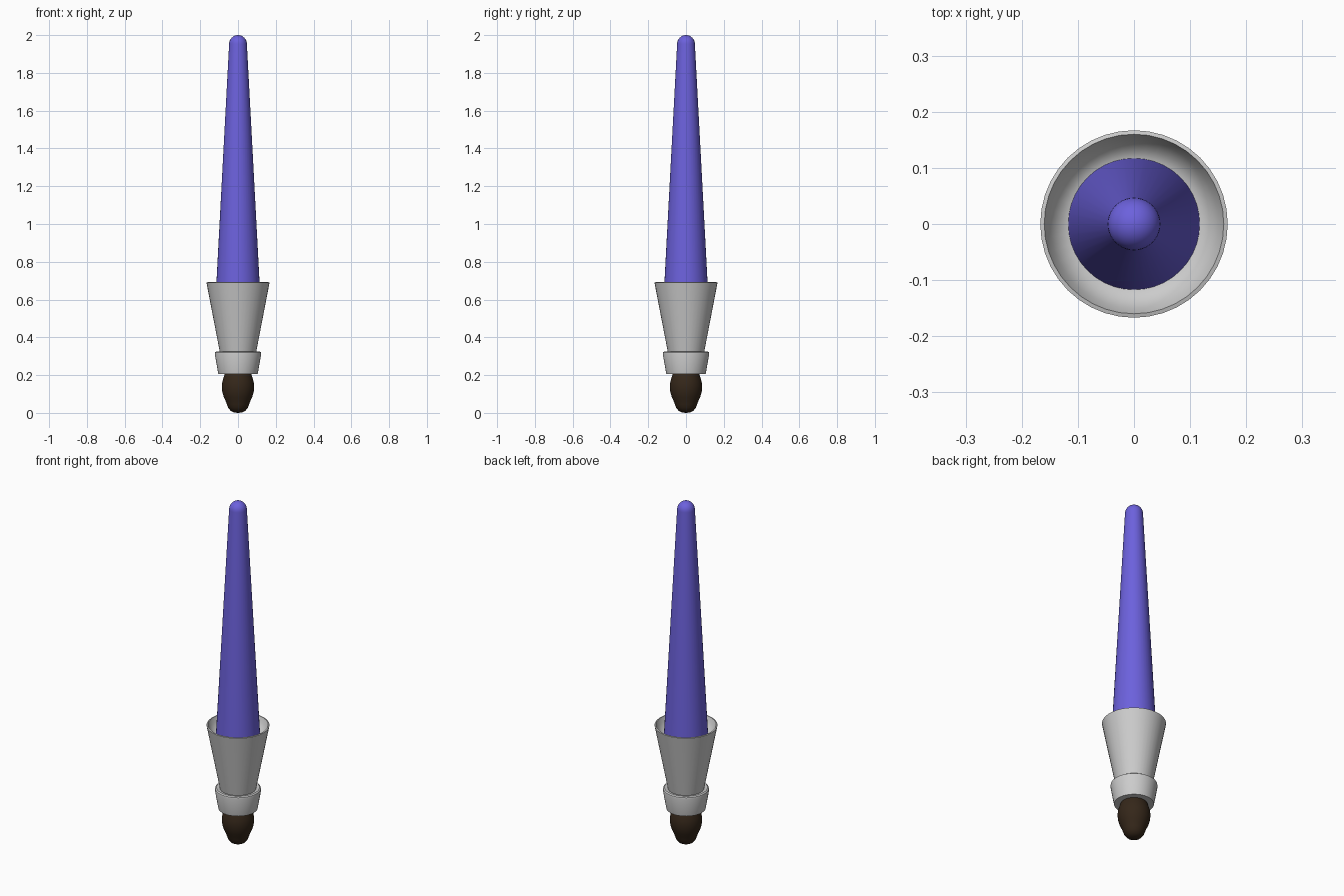
import bpy, bmesh, math

if "Cube" in bpy.data.objects:
    bpy.data.objects.remove(bpy.data.objects["Cube"])

SEGMENTS = 40


def material(name, color):
    mat = bpy.data.materials.new(name)
    mat.diffuse_color = color
    mat.use_nodes = True
    mat.node_tree.nodes["Principled BSDF"].inputs["Base Color"].default_value = mat.diffuse_color
    return mat


def lathe(name, profile, mat=None, angle=35):
    """Spin a (radius, z) profile around the z axis."""
    bm = bmesh.new()
    verts = [bm.verts.new((r, 0, z)) for r, z in profile]
    edges = [bm.edges.new(pair) for pair in zip(verts, verts[1:])]
    bmesh.ops.spin(bm, geom=verts + edges, cent=(0, 0, 0), axis=(0, 0, 1),
                   angle=2 * math.pi, steps=SEGMENTS, use_duplicate=False)
    bmesh.ops.remove_doubles(bm, verts=bm.verts, dist=1e-5)
    bmesh.ops.recalc_face_normals(bm, faces=bm.faces)
    mesh = bpy.data.meshes.new(name)
    bm.to_mesh(mesh)
    bm.free()
    obj = bpy.data.objects.new(name, mesh)
    bpy.context.collection.objects.link(obj)
    if mat:
        mesh.materials.append(mat)
    bpy.ops.object.select_all(action='DESELECT')
    obj.select_set(True)
    bpy.context.view_layer.objects.active = obj
    bpy.ops.object.shade_smooth_by_angle(angle=math.radians(angle))
    return obj


violet = material("violet", (0.15, 0.12, 0.72, 1))
brown = material("dark_brown", (0.035, 0.02, 0.01, 1))

# Tapered shaft with a domed tip
dome = [(0.047 * math.cos(a), 1.953 + 0.047 * math.sin(a))
        for a in (math.pi / 2 * i / 8 for i in range(8))]
lathe("shaft", [(0, 0.62), (0.118, 0.62)] + dome + [(0, 2.0)], violet)

# Flared socket with a shallow recess around the shaft
lathe("socket", [(0, 0.29), (0.09, 0.29), (0.167, 0.69), (0.16, 0.692),
                 (0.150, 0.665), (0.135, 0.645), (0.117, 0.635), (0, 0.635)])

# Collar with a rounded upper lip
lathe("collar", [(0, 0.205), (0.104, 0.205), (0.123, 0.312), (0.121, 0.321),
                 (0.114, 0.326), (0.094, 0.322), (0, 0.322)])

# Bulbous end knob
lathe("end_knob", [(0, 0.215), (0.066, 0.215), (0.074, 0.195), (0.083, 0.165),
                   (0.086, 0.14), (0.083, 0.11), (0.075, 0.083), (0.065, 0.062),
                   (0.059, 0.045), (0.052, 0.027), (0.038, 0.01), (0.02, 0.002),
                   (0, 0)], brown, 60)
